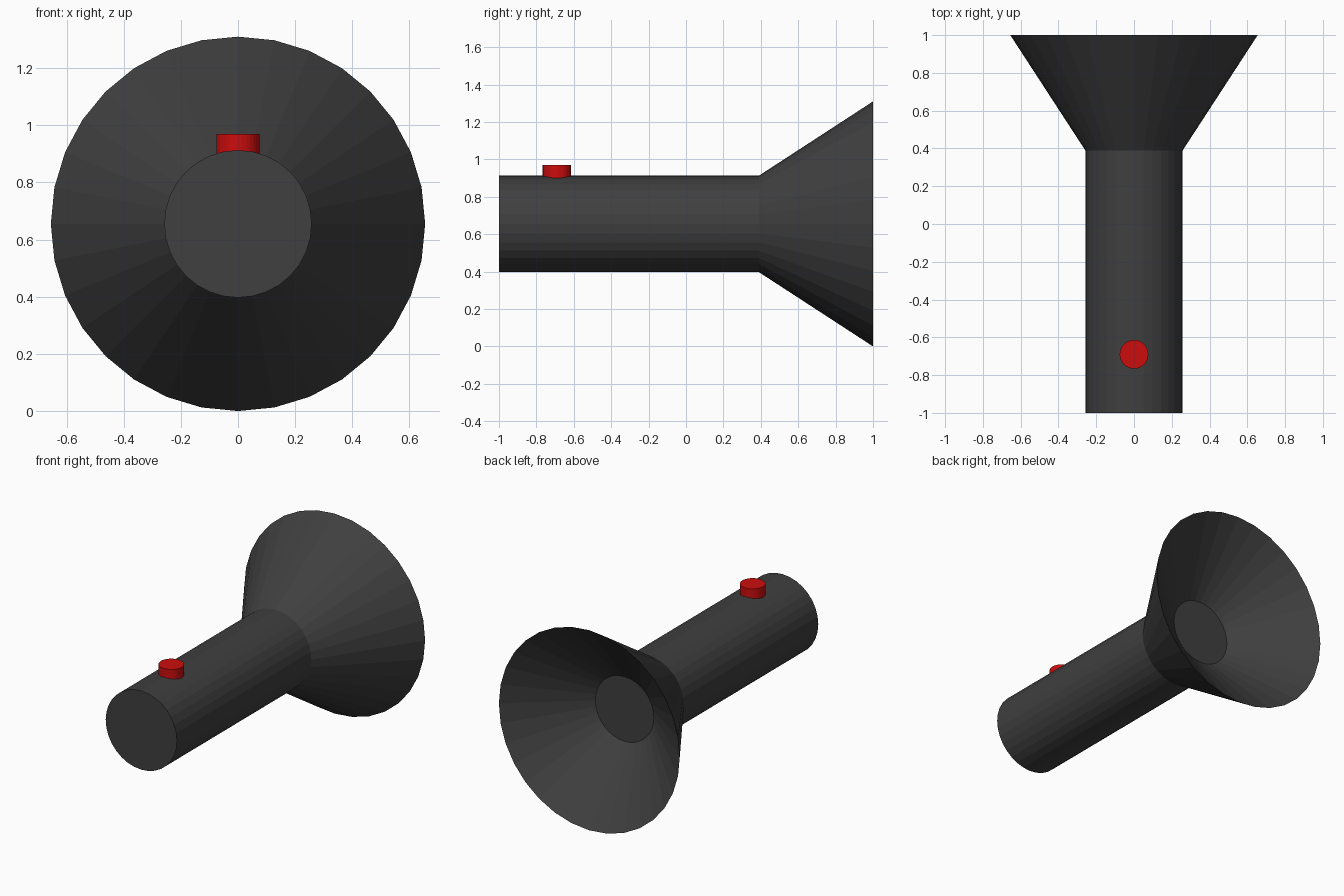
import bpy, bmesh, math

if "Cube" in bpy.data.objects:
    bpy.data.objects.remove(bpy.data.objects["Cube"])

SIDES = 32
AXIS_Z = 0.655


def material(name, rgb):
    m = bpy.data.materials.new(name)
    m.diffuse_color = (*rgb, 1)
    m.use_nodes = True
    m.node_tree.nodes["Principled BSDF"].inputs["Base Color"].default_value = m.diffuse_color
    return m


def lathe(name, profile, mat, place):
    """Spin (radius, height) rings; cap both ends. place maps (u, v, h) to a point."""
    bm = bmesh.new()
    rings = []
    for r, h in profile:
        angles = [2 * math.pi * i / SIDES for i in range(SIDES)]
        rings.append([bm.verts.new(place(r * math.cos(a), r * math.sin(a), h)) for a in angles])
    for a, b in zip(rings, rings[1:]):
        for i in range(SIDES):
            j = (i + 1) % SIDES
            bm.faces.new((a[i], a[j], b[j], b[i]))
    bm.faces.new(rings[0])
    bm.faces.new(rings[-1])
    bmesh.ops.recalc_face_normals(bm, faces=bm.faces)
    mesh = bpy.data.meshes.new(name)
    bm.to_mesh(mesh)
    bm.free()
    mesh.materials.append(mat)
    obj = bpy.data.objects.new(name, mesh)
    bpy.context.collection.objects.link(obj)
    return obj


def along_y(u, v, h):
    return (u, h, AXIS_Z + v)


def button_place(u, v, h):
    return (u, -0.69 + v, h)


dark = material("dark grey", (0.05, 0.05, 0.05))
red = material("red", (0.6, 0.004, 0.004))

# Handle, flared head and hollow reflector with a flat lens at its bottom
lathe("flashlight_body",
      [(0.258, -1.0), (0.258, 0.39), (0.655, 1.0), (0.212, 0.635)],
      dark, along_y)

# Round switch on top of the handle
lathe("switch_button", [(0.076, 0.87), (0.076, 0.97)], red, button_place)
